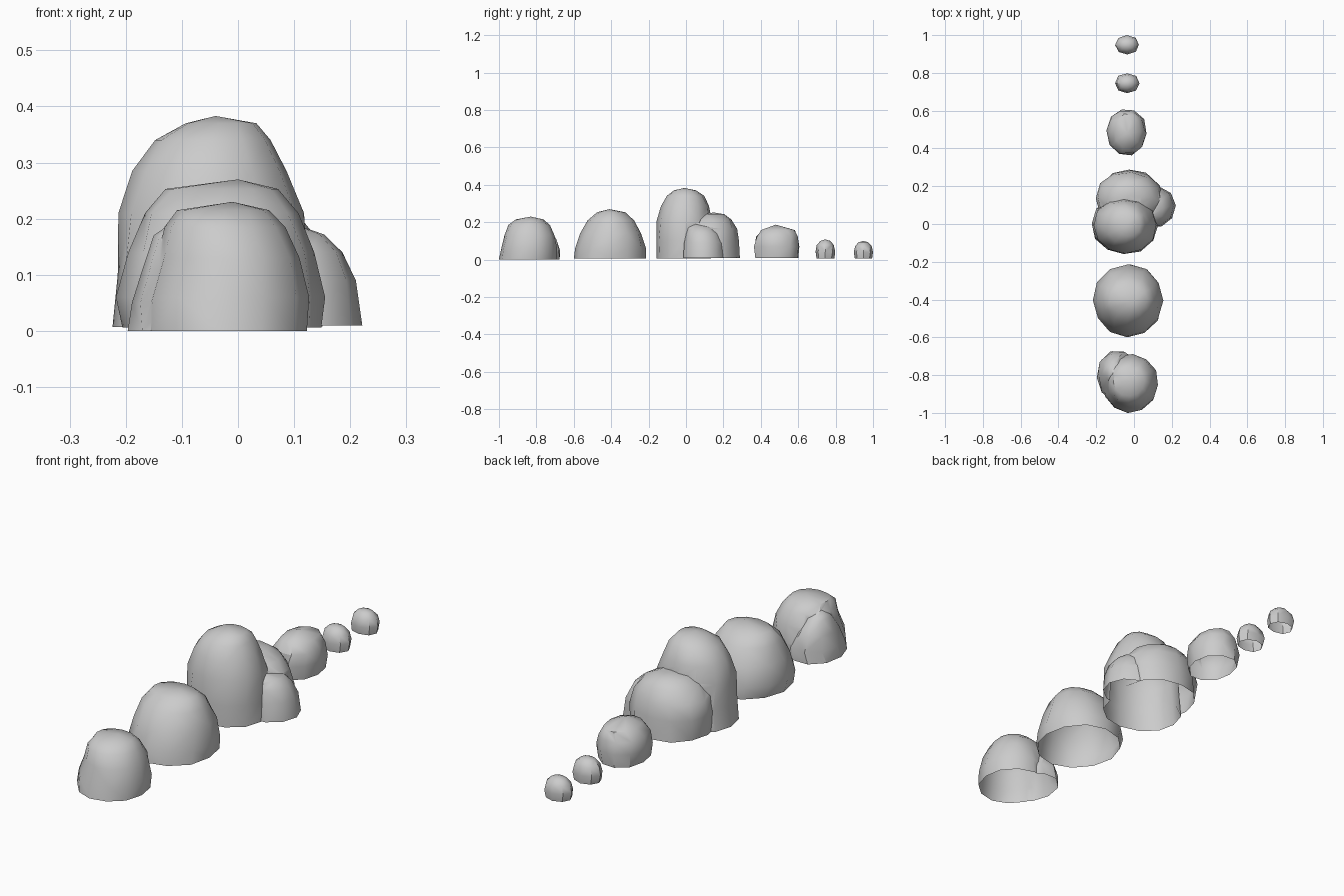
import bpy, bmesh, math, random

if "Cube" in bpy.data.objects:
    bpy.data.objects.remove(bpy.data.objects["Cube"])

def ring(bm, z, x0, x1, y0, y1, n, rng, jitter, twist):
    cx, cy, rx, ry = (x0 + x1) / 2, (y0 + y1) / 2, (x1 - x0) / 2, (y1 - y0) / 2
    out = []
    for i in range(n):
        a = 2 * math.pi * i / n + twist
        c, s = math.cos(a), math.sin(a)
        k = (abs(c) ** 2.15 + abs(s) ** 2.15) ** (-1 / 2.15)
        k *= 1 + rng.uniform(-jitter, jitter * 0.4)
        out.append(bm.verts.new((cx + rx * c * k, cy + ry * s * k, z)))
    return out

def boulder(name, rings, peak, seed, n=12, jitter=0.035):
    """Closed faceted stone: each ring is (z, x0, x1, y0, y1), peak is a point."""
    rng = random.Random(seed)
    bm = bmesh.new()
    loops = [ring(bm, *r, n, rng, jitter, rng.uniform(-.08, .08)) for r in rings]
    for a, b in zip(loops, loops[1:]):
        for i in range(n):
            j = (i + 1) % n
            if rng.random() < .5:
                bm.faces.new((a[i], a[j], b[j]))
                bm.faces.new((a[i], b[j], b[i]))
            else:
                bm.faces.new((a[i], a[j], b[i]))
                bm.faces.new((a[j], b[j], b[i]))
    top = bm.verts.new(peak)
    for i in range(n):
        bm.faces.new((loops[-1][i], loops[-1][(i + 1) % n], top))
    bm.faces.new(loops[0][::-1])
    me = bpy.data.meshes.new(name)
    bm.to_mesh(me)
    bm.free()
    ob = bpy.data.objects.new(name, me)
    bpy.context.collection.objects.link(ob)
    return ob

def finish(ob, *others):
    """Fuse the stones of a cluster, open the underside and shade."""
    bpy.ops.object.select_all(action='DESELECT')
    bpy.context.view_layer.objects.active = ob
    ob.select_set(True)
    for o in others:
        m = ob.modifiers.new("fuse", 'BOOLEAN')
        m.operation, m.solver, m.object = 'UNION', 'EXACT', o
        bpy.ops.object.modifier_apply(modifier=m.name)
        bpy.data.objects.remove(o)
    bm = bmesh.new()
    bm.from_mesh(ob.data)
    zmin = min(v.co.z for v in bm.verts)
    under = [f for f in bm.faces if all(v.co.z < zmin + .008 for v in f.verts)]
    bmesh.ops.delete(bm, geom=under, context='FACES')
    bm.to_mesh(ob.data)
    bm.free()
    bpy.ops.object.shade_smooth_by_angle(angle=math.radians(40))

# Front pair of stones
finish(
    boulder("front_rock", [
        (0, -.17, .122, -1.0, -.69), (.06, -.165, .129, -.99, -.69),
        (.13, -.145, .113, -.97, -.70), (.185, -.13, .083, -.95, -.725),
        (.215, -.11, .055, -.91, -.76)], (-.01, -.83, .23), 1),
    boulder("front_rock_side", [
        (0, -.197, .03, -.94, -.668), (.05, -.19, .02, -.93, -.672),
        (.11, -.172, -.02, -.90, -.69), (.17, -.15, -.06, -.84, -.73)],
        (-.115, -.79, .195), 2, 10))

# Broad second stone
finish(boulder("second_rock", [
    (.006, -.205, .15, -.597, -.213), (.06, -.218, .156, -.594, -.215),
    (.14, -.195, .138, -.565, -.24), (.21, -.168, .106, -.525, -.275),
    (.253, -.13, .07, -.475, -.325)], (.0, -.41, .27), 3))

# Tall central cluster
finish(
    boulder("central_rock", [
        (.007, -.223, .13, -.160, .15), (.1, -.218, .13, -.158, .15),
        (.21, -.212, .118, -.155, .14), (.285, -.188, .088, -.135, .125),
        (.34, -.15, .06, -.105, .1), (.37, -.095, .035, -.065, .055)],
        (-.04, -.01, .383), 4),
    boulder("central_rock_back", [
        (.008, -.195, .15, -.04, .288), (.1, -.202, .155, -.03, .287),
        (.165, -.19, .14, -.01, .272), (.215, -.15, .10, .02, .245),
        (.243, -.10, .04, .07, .205)], (-.03, .15, .252), 5),
    boulder("central_rock_side", [
        (.01, -.02, .221, -.02, .205), (.09, -.02, .21, -.015, .2),
        (.14, -.01, .188, -.005, .18), (.172, .03, .155, .01, .15)],
        (.1, .05, .19), 6, 10))

# Medium stone
finish(boulder("medium_rock", [
    (.01, -.135, .06, .365, .605), (.07, -.145, .068, .362, .612),
    (.12, -.135, .06, .37, .606), (.158, -.105, .035, .40, .585)],
    (-.035, .48, .187), 7, 10))

# Two pebbles at the rear, sharing one profile
for name, cx, cy, rx, ry, h, seed in (("pebble_near", -.036, .745, .066, .054, .108, 8),
                                      ("pebble_far", -.036, .948, .064, .052, .1, 9)):
    prof = [(.06, .9), (.4, 1), (.72, .86), (.93, .5)]
    finish(boulder(name, [(t * h, cx - k * rx, cx + k * rx, cy - k * ry, cy + k * ry)
                          for t, k in prof], (cx, cy, h), seed, 8))
